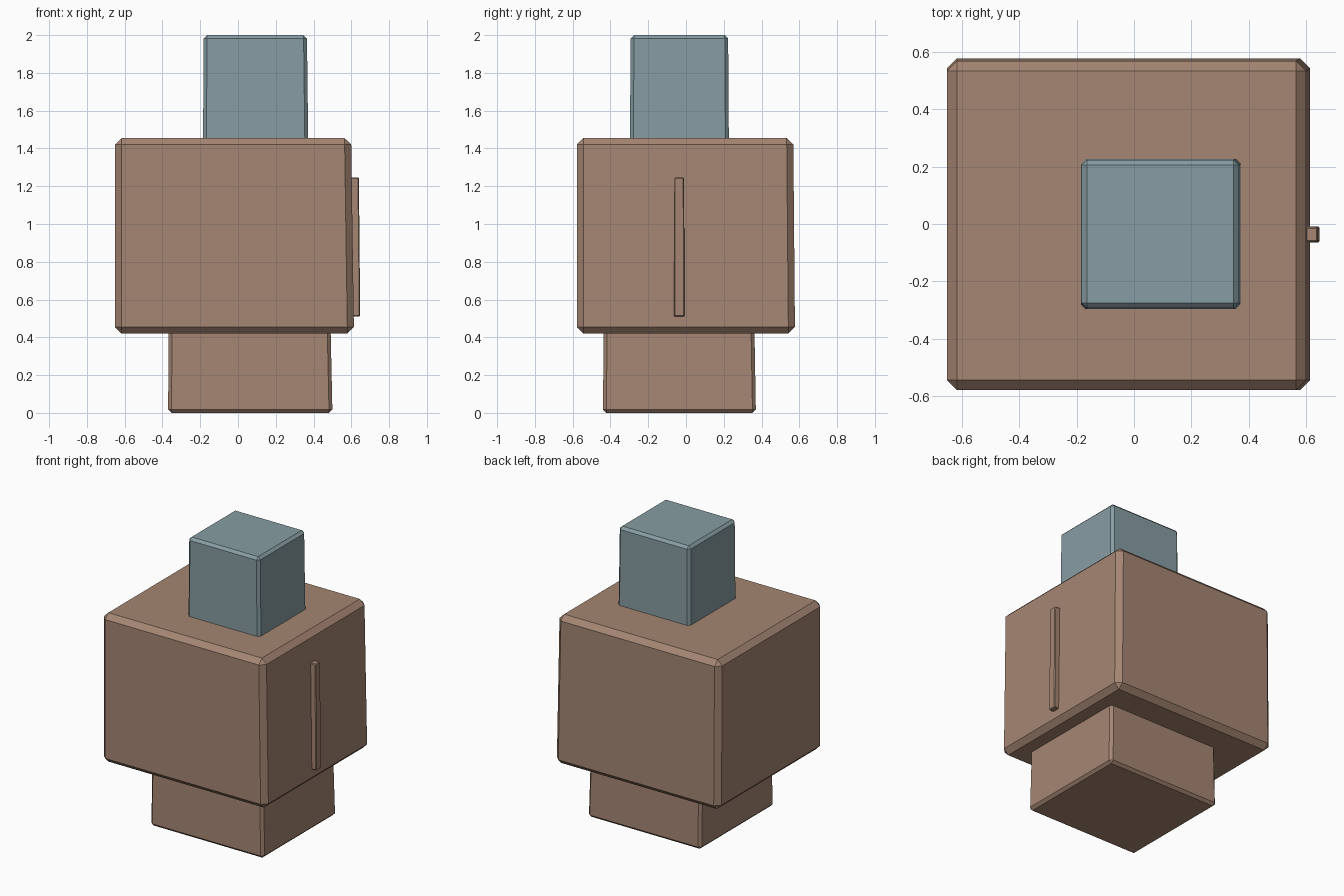
import bpy, bmesh

if "Cube" in bpy.data.objects:
    bpy.data.objects.remove(bpy.data.objects["Cube"])


def material(name, rgb):
    m = bpy.data.materials.new(name)
    m.diffuse_color = (*rgb, 1)
    m.use_nodes = True
    m.node_tree.nodes["Principled BSDF"].inputs["Base Color"].default_value = m.diffuse_color
    return m


brown = material("warm brown", (0.376, 0.238, 0.171))
blue = material("grey blue", (0.242, 0.337, 0.366))


def block(name, z0, low, z1, high, chamfer, mat):
    """Chamfered block between two rectangles (x0, x1, y0, y1)."""
    bm = bmesh.new()
    rings = []
    for z, (x0, x1, y0, y1) in ((z0, low), (z1, high)):
        rings.append([bm.verts.new((x, y, z)) for x, y in
                      ((x0, y0), (x1, y0), (x1, y1), (x0, y1))])
    bm.faces.new(rings[0][::-1])
    bm.faces.new(rings[1])
    for i in range(4):
        j = (i + 1) % 4
        bm.faces.new((rings[0][i], rings[0][j], rings[1][j], rings[1][i]))
    bmesh.ops.bevel(bm, geom=bm.edges[:], offset=chamfer, segments=1,
                    profile=0.5, affect='EDGES')
    bmesh.ops.recalc_face_normals(bm, faces=bm.faces[:])
    mesh = bpy.data.meshes.new(name)
    bm.to_mesh(mesh)
    bm.free()
    mesh.materials.append(mat)
    obj = bpy.data.objects.new(name, mesh)
    bpy.context.collection.objects.link(obj)
    return obj


# Pedestal under the main body
block("base", 0.0, (-0.37, 0.50, -0.44, 0.37),
      0.46, (-0.367, 0.49, -0.435, 0.362), 0.018, brown)
# Large slightly tapered body
block("body", 0.42, (-0.652, 0.614, -0.578, 0.577),
      1.455, (-0.652, 0.599, -0.578, 0.568), 0.035, brown)
# Upper block
block("head", 1.41, (-0.185, 0.372, -0.297, 0.227),
      2.0, (-0.182, 0.365, -0.293, 0.223), 0.018, blue)
# Thin raised strip on the right side
block("side_strip", 0.51, (0.57, 0.647, -0.064, -0.008),
      1.247, (0.57, 0.640, -0.062, -0.01), 0.005, brown)
